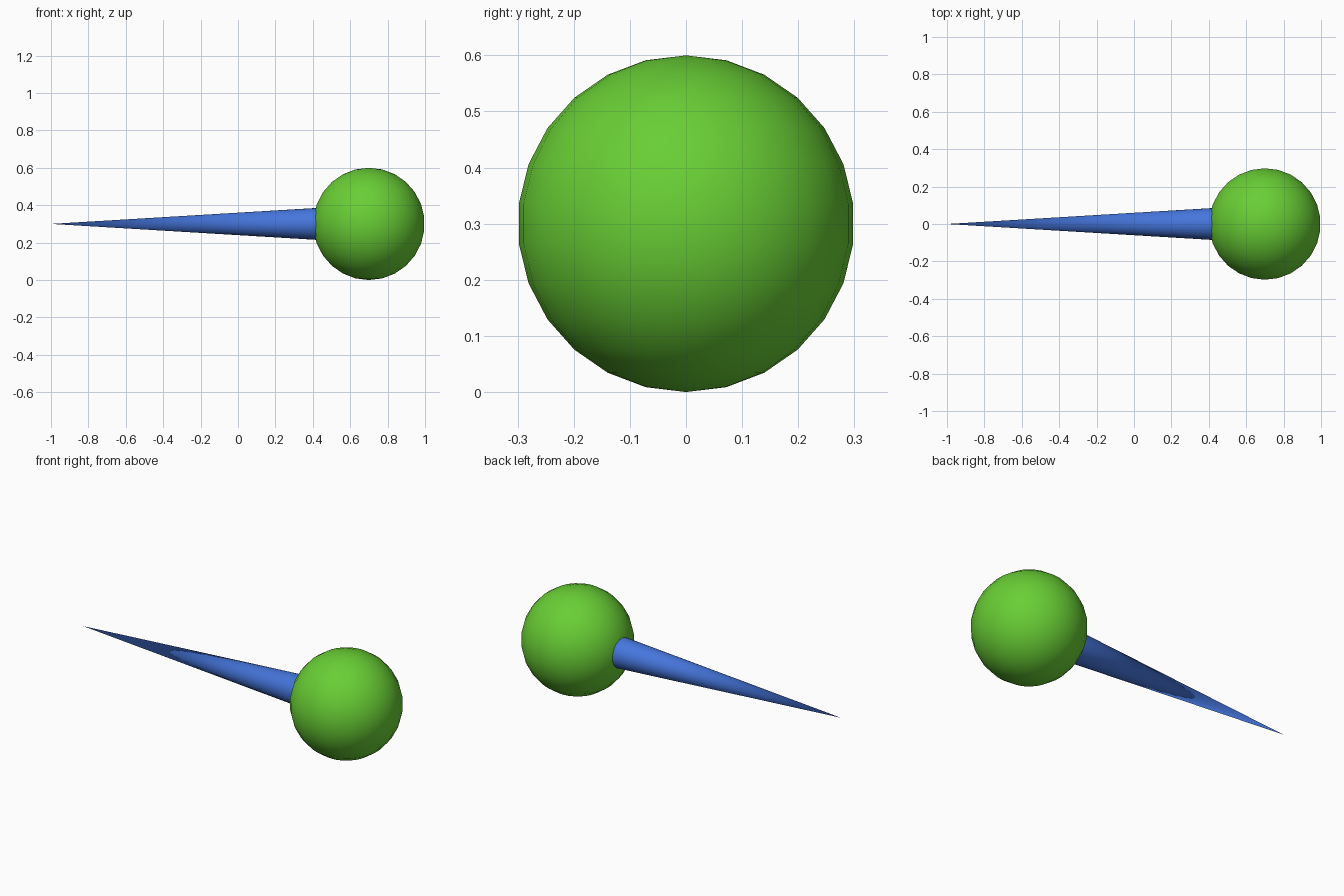
import bpy
import math

if "Cube" in bpy.data.objects:
    bpy.data.objects.remove(bpy.data.objects["Cube"])


def finish(name, color):
    """Name the active object, smooth it and give it a colour."""
    ob = bpy.context.object
    ob.name = name
    bpy.ops.object.shade_smooth_by_angle(angle=math.radians(40))
    mat = bpy.data.materials.new(name + "_color")
    mat.diffuse_color = (*color, 1)
    mat.use_nodes = True
    mat.node_tree.nodes["Principled BSDF"].inputs["Base Color"].default_value = mat.diffuse_color
    ob.data.materials.append(mat)


# Round head
bpy.ops.mesh.primitive_uv_sphere_add(segments=26, ring_count=13, radius=0.3,
                                     location=(0.7, 0, 0.3))
finish("pin_head", (0.14, 0.62, 0.035))

# Tapered needle, tip towards -x, base buried in the head
TIP, BASE = -1.0, 0.5
bpy.ops.mesh.primitive_cone_add(vertices=32, radius1=0.09, radius2=0,
                                depth=BASE - TIP,
                                location=((TIP + BASE) / 2, 0, 0.3),
                                rotation=(0, -math.pi / 2, 0))
finish("pin_needle", (0.06, 0.18, 0.72))
